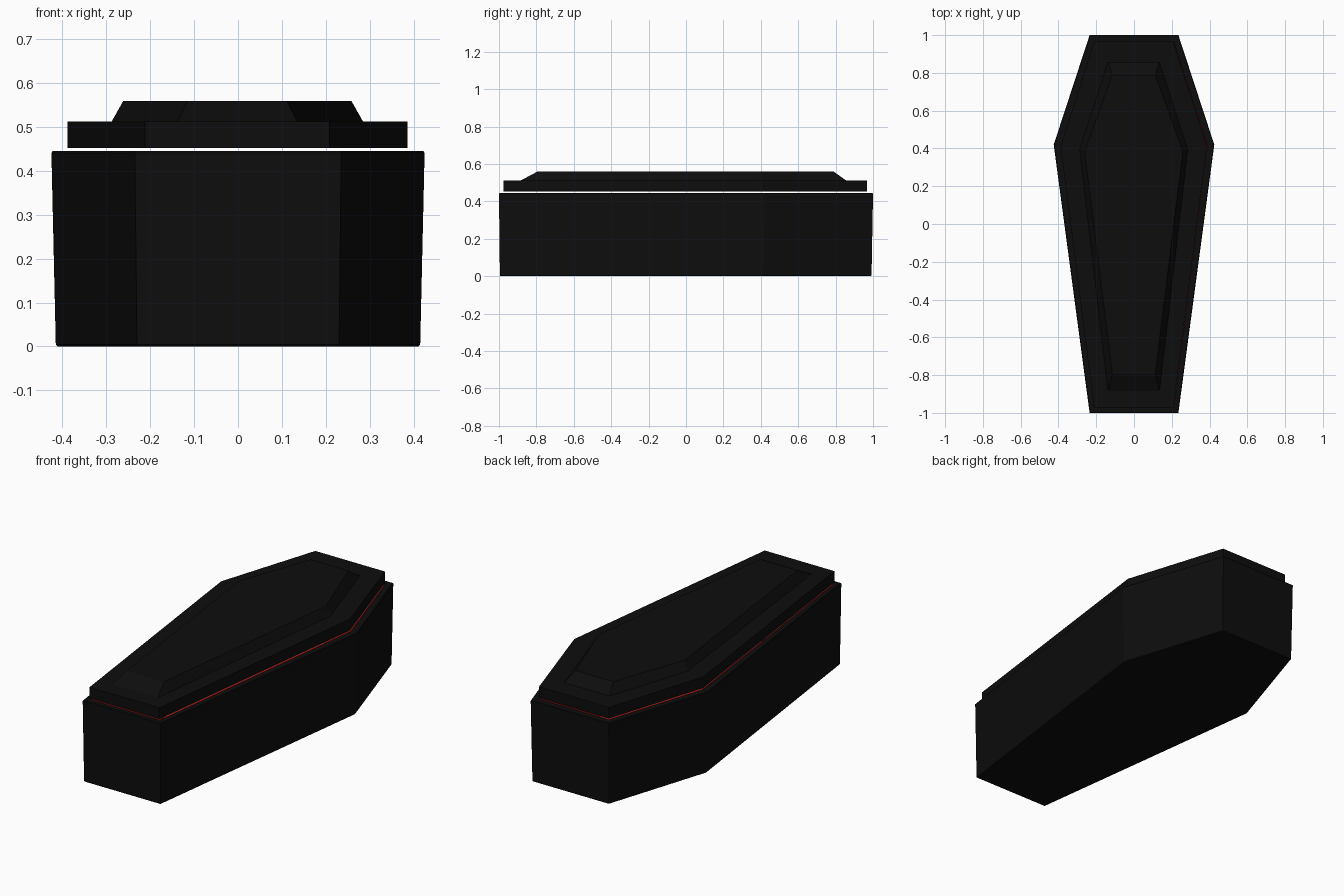
import bpy
import bmesh

cube = bpy.data.objects.get("Cube")
if cube:
    bpy.data.objects.remove(cube, do_unlink=True)


def material(name, colour):
    m = bpy.data.materials.new(name)
    m.use_nodes = True
    m.diffuse_color = colour
    m.node_tree.nodes["Principled BSDF"].inputs["Base Color"].default_value = colour
    return m


black = material("black_lacquer", (0.004, 0.004, 0.004, 1))
red = material("red_lining", (0.35, 0.01, 0.01, 1))


def outline(end, shoulder, foot_y, shoulder_y, head_y, z):
    """Six-sided tapered outline, counter-clockwise from above."""
    right = [(end, foot_y), (shoulder, shoulder_y), (end, head_y)]
    return [(x, y, z) for x, y in right] + [(-x, y, z) for x, y in reversed(right)]


def loft(name, rings, red_from=None, shift=0.0):
    """Skin outlines in order and cap both ends; bands past red_from are lining."""
    bm = bmesh.new()
    loops = [[bm.verts.new(p) for p in outline(*r)] for r in rings]
    bm.faces.new(list(reversed(loops[0])))
    for band, (a, b) in enumerate(zip(loops, loops[1:])):
        for i in range(6):
            j = (i + 1) % 6
            face = bm.faces.new((a[i], a[j], b[j], b[i]))
            face.material_index = int(red_from is not None and band >= red_from)
    cap = bm.faces.new(loops[-1])
    cap.material_index = int(red_from is not None)
    mesh = bpy.data.meshes.new(name)
    bm.to_mesh(mesh)
    bm.free()
    mesh.materials.append(black)
    mesh.materials.append(red)
    obj = bpy.data.objects.new(name, mesh)
    obj.location.x = shift
    bpy.context.collection.objects.link(obj)
    return obj


# Hollow body: chamfered outside, rim, then lined walls and floor
loft("coffin_body", [
    (0.227, 0.411, -0.991, 0.415, 0.988, 0.0),
    (0.230, 0.415, -0.995, 0.415, 0.992, 0.004),
    (0.235, 0.425, -1.0, 0.42, 1.0, 0.441),
    (0.232, 0.422, -0.997, 0.42, 0.997, 0.445),
    (0.210, 0.387, -0.973, 0.415, 0.965, 0.445),
    (0.205, 0.380, -0.968, 0.41, 0.96, 0.03),
], red_from=4)

# Lid slab resting just above the rim
loft("lid_slab", [
    (0.210, 0.387, -0.975, 0.41, 0.967, 0.452),
    (0.210, 0.387, -0.975, 0.41, 0.967, 0.512),
], shift=-0.0015)

# Raised panel with sloping sides
loft("lid_panel", [
    (0.137, 0.287, -0.885, 0.395, 0.857, 0.511),
    (0.113, 0.260, -0.795, 0.385, 0.79, 0.559),
], shift=-0.0015)
